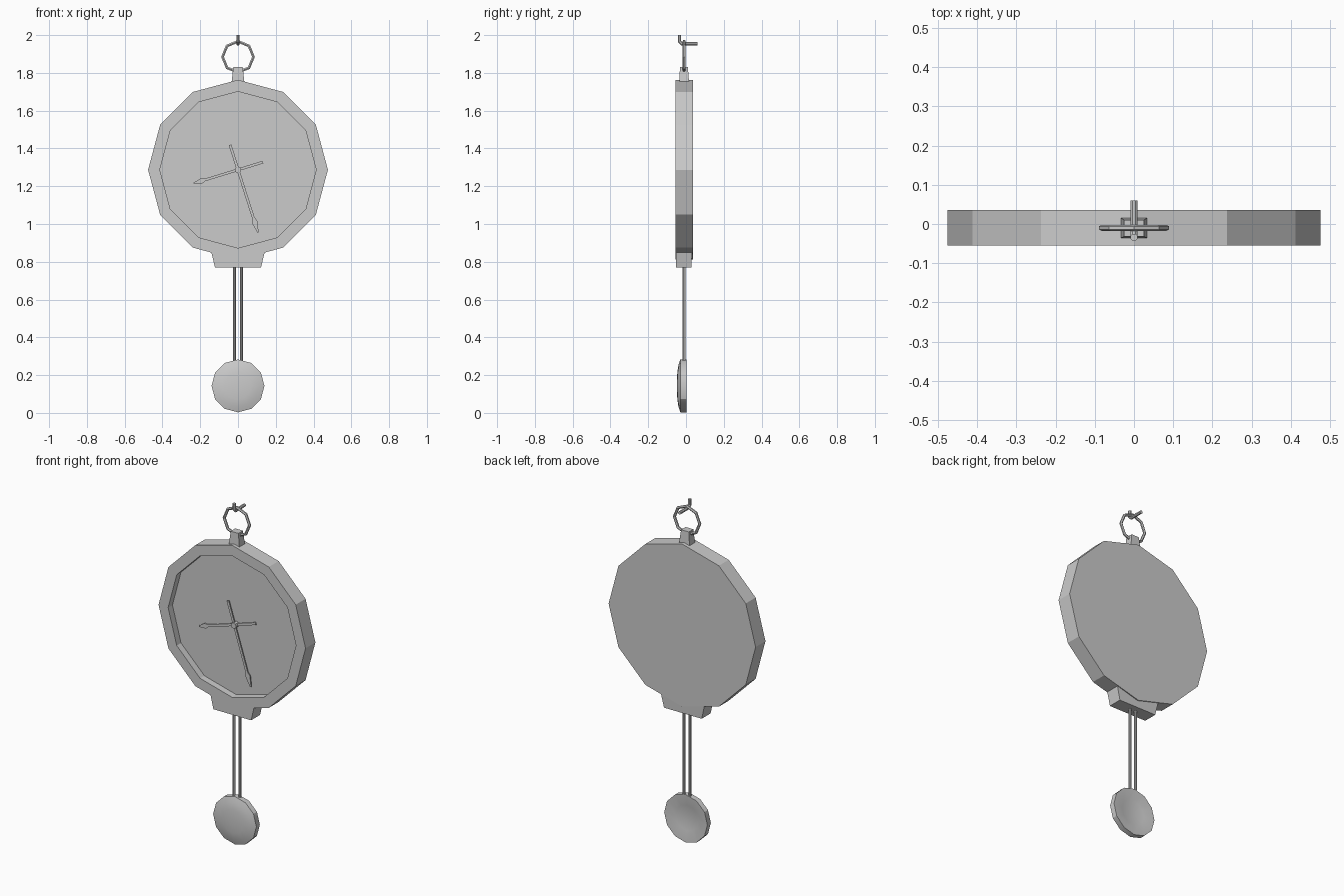
import bpy, bmesh, math
from mathutils import Vector

if "Cube" in bpy.data.objects:
    bpy.data.objects.remove(bpy.data.objects["Cube"])

CY = -0.01  # depth centre of the clock


def finish(name, bm):
    bmesh.ops.recalc_face_normals(bm, faces=bm.faces)
    me = bpy.data.meshes.new(name)
    bm.to_mesh(me)
    bm.free()
    ob = bpy.data.objects.new(name, me)
    bpy.context.collection.objects.link(ob)
    return ob


def loft(name, rings):
    """Skin a list of equal-length point loops and cap both ends."""
    bm = bmesh.new()
    loops = [[bm.verts.new(p) for p in ring] for ring in rings]
    n = len(loops[0])
    for a, b in zip(loops, loops[1:]):
        for i in range(n):
            j = (i + 1) % n
            bm.faces.new((a[i], a[j], b[j], b[i]))
    bm.faces.new(loops[0])
    bm.faces.new(loops[-1])
    return finish(name, bm)


def turned(name, profile, z, n=12):
    """Turn (radius, y) points around a front-to-back axis at height z."""
    return loft(name, [[(r * math.cos(i * math.tau / n), y, z + r * math.sin(i * math.tau / n))
                        for i in range(n)] for r, y in profile])


def block(name, sections):
    """Tapered block from (half_x, y_front, y_back, z) sections."""
    return loft(name, [[(-x, f, z), (x, f, z), (x, b, z), (-x, b, z)] for x, f, b, z in sections])


def tube(name, points, radius, sides=6, closed=False):
    """Tube along a path lying in a vertical plane."""
    pts = [Vector(p) for p in points]
    n = len(pts)
    normal = (pts[1] - pts[0]).cross(pts[2] - pts[1]).normalized()
    rings = []
    for i, p in enumerate(pts):
        d1 = p - pts[i - 1] if closed or i else pts[1] - p
        d2 = pts[(i + 1) % n] - p if closed or i < n - 1 else d1
        d1, d2 = d1.normalized(), d2.normalized()
        t = (d1 + d2).normalized()
        side = normal.cross(t) / t.dot(d1)
        rings.append([p + radius * (side * math.cos(a) + normal * math.sin(a))
                      for a in (k * math.tau / sides + math.pi / sides for k in range(sides))])
    if not closed:
        return loft(name, rings)
    bm = bmesh.new()
    loops = [[bm.verts.new(p) for p in r] for r in rings]
    for i in range(n):
        a, b = loops[i], loops[(i + 1) % n]
        for k in range(sides):
            m = (k + 1) % sides
            bm.faces.new((a[k], a[m], b[m], b[k]))
    return finish(name, bm)


def hand(name, tip, tail, angle, y, head):
    """Flat pointer with a spear head, rotated about the dial centre."""
    w, hw = 0.007, 0.015
    half = [(-tail, w), (tip - head, w), (tip - head * 0.7, hw)]
    outline = half + [(tip, 0.003), (tip, -0.003)] + [(u, -v) for u, v in reversed(half)]
    c, s = math.cos(angle), math.sin(angle)
    return loft(name, [[(u * c - v * s, yy, 1.287 + u * s + v * c) for u, v in outline]
                       for yy in (y, y - 0.007)])


# Twelve-sided case with recessed dial
turned("clock_case", [(0.476, 0.036), (0.476, -0.055), (0.414, -0.055), (0.414, -0.015)], 1.287)

# Hands and hub
hand("hour_hand", 0.245, 0.138, math.atan2(-0.072, -0.235), -0.02, 0.06)
hand("minute_hand", 0.35, 0.138, math.atan2(-0.335, 0.107), -0.029, 0.085)
turned("hand_hub", [(0.017, -0.014), (0.017, -0.042)], 1.287, 8)

# Lower bracket under the case
block("pendulum_bracket", [(0.122, -0.053, 0.029, 0.77), (0.146, -0.053, 0.032, 0.872)])

# Pendulum rods
for side in (-1, 1):
    loft("pendulum_rod", [[(side * 0.0185 + 0.008 * math.cos(k * math.tau / 8 + math.pi / 8),
                            CY + 0.009 * math.sin(k * math.tau / 8 + math.pi / 8), z)
                           for k in range(8)] for z in (0.272, 0.79)])

# Pendulum bob: domed front, dished back
bob = turned("pendulum_bob", [(0.02, -0.013), (0.075, -0.009), (0.134, 0.002), (0.14, 0.002),
                              (0.14, -0.03), (0.11, -0.04), (0.07, -0.046), (0.02, -0.048)], 0.143)
bpy.ops.object.select_all(action='DESELECT')
bob.select_set(True)
bpy.context.view_layer.objects.active = bob
bpy.ops.object.shade_smooth_by_angle(angle=math.radians(30))

# Hanging lug, ring and wall hook
block("hanging_lug", [(0.034, -0.036, 0.016, 1.75), (0.025, -0.032, 0.01, 1.83)])
tube("hanging_ring", [(0.082 * math.cos(i * math.tau / 8), CY, 1.885 + 0.082 * math.sin(i * math.tau / 8))
                      for i in range(8)], 0.008, 6, True)
tube("wall_hook", [(0, 0.06, 1.954), (0, -0.022, 1.954), (0, -0.034, 1.966), (0, -0.034, 2.0)], 0.0095, 8)
